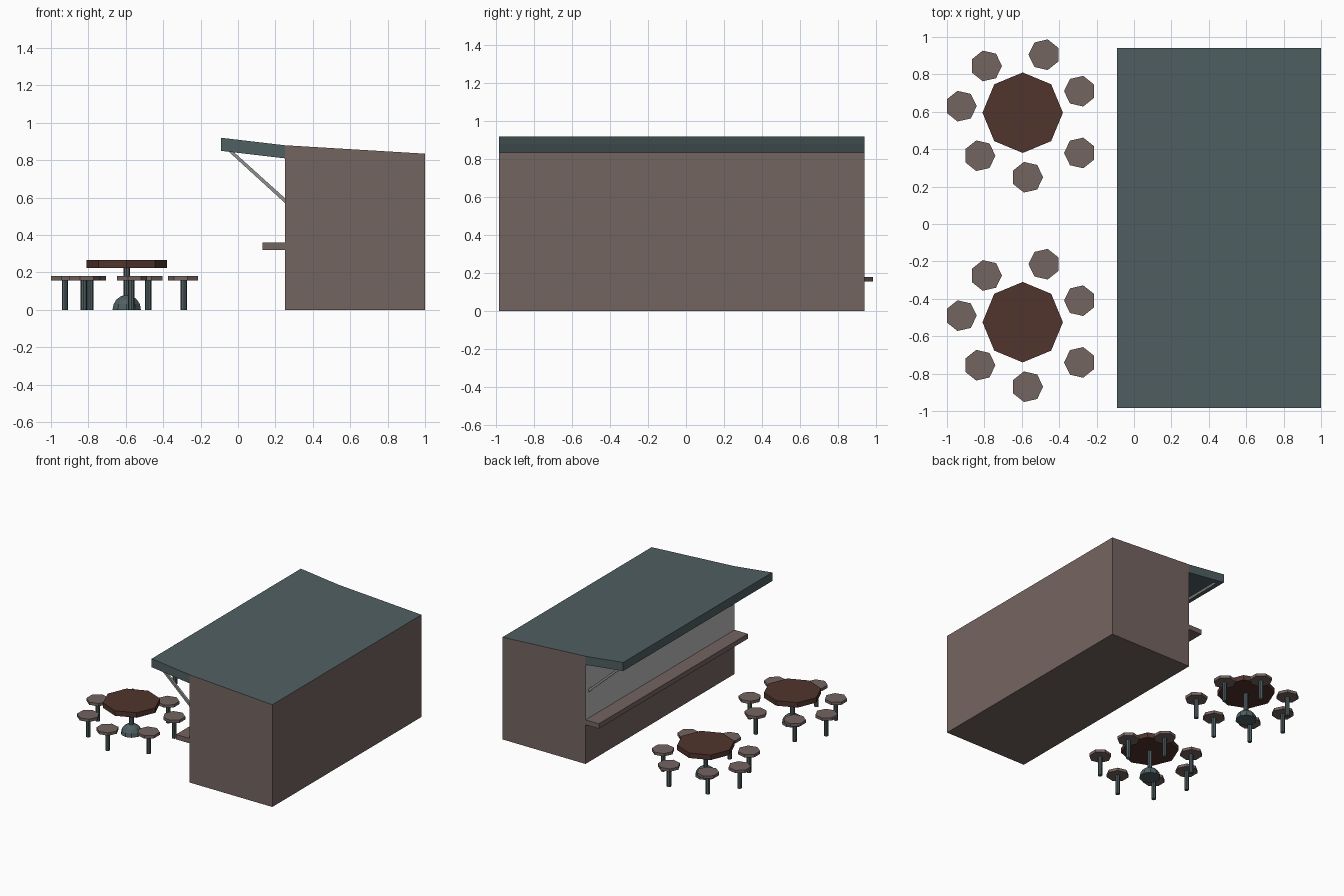
import bpy, bmesh, math
from mathutils import Vector, Matrix

if "Cube" in bpy.data.objects:
    bpy.data.objects.remove(bpy.data.objects["Cube"])


def mat(name, col):
    m = bpy.data.materials.new(name)
    m.diffuse_color = (*col, 1)
    m.use_nodes = True
    m.node_tree.nodes["Principled BSDF"].inputs["Base Color"].default_value = m.diffuse_color
    return m


BROWN = mat("taupe_brown", (0.175, 0.128, 0.120))
GREEN = mat("slate_green", (0.080, 0.115, 0.122))
WOOD = mat("dark_wood", (0.082, 0.034, 0.026))
LIGHT = mat("light_grey", (0.50, 0.50, 0.50))
STEEL = mat("steel_grey", (0.27, 0.28, 0.27))

Y0, Y1 = -0.985, 0.94


def finish(bm, name, *mats):
    bmesh.ops.recalc_face_normals(bm, faces=bm.faces)
    me = bpy.data.meshes.new(name)
    bm.to_mesh(me)
    bm.free()
    for m in mats:
        me.materials.append(m)
    ob = bpy.data.objects.new(name, me)
    bpy.context.collection.objects.link(ob)
    return ob


def prism(profile, y0=Y0, y1=Y1):
    """Extrude an x/z profile along y."""
    bm = bmesh.new()
    face = bm.faces.new([bm.verts.new((x, y0, z)) for x, z in profile])
    ext = bmesh.ops.extrude_face_region(bm, geom=[face])
    verts = [v for v in ext["geom"] if isinstance(v, bmesh.types.BMVert)]
    bmesh.ops.translate(bm, verts=verts, vec=(0, y1 - y0, 0))
    return bm


def disc(name, x, y, z0, z1, r, sides, material, turn=0.0):
    """Upright cylinder whose first corner points along the turn angle."""
    bm = prism_disc = bmesh.new()
    ring = [bm.verts.new((x + r * math.cos(turn + math.tau * i / sides),
                          y + r * math.sin(turn + math.tau * i / sides), z0))
            for i in range(sides)]
    ext = bmesh.ops.extrude_face_region(bm, geom=[bm.faces.new(ring)])
    verts = [v for v in ext["geom"] if isinstance(v, bmesh.types.BMVert)]
    bmesh.ops.translate(bm, verts=verts, vec=(0, 0, z1 - z0))
    return finish(bm, name, material)


# Kiosk body: green roof face, light serving panel above the counter
bm = prism([(0.25, 0), (1, 0), (1, 0.835), (0.25, 0.88)])
bmesh.ops.recalc_face_normals(bm, faces=bm.faces)
front = [f for f in bm.faces if f.normal.x < -0.9]
geom = front + list({e for f in front for e in f.edges}) + list({v for f in front for v in f.verts})
bmesh.ops.bisect_plane(bm, geom=geom, plane_co=(0, 0, 0.34), plane_no=(0, 0, 1))
bm.normal_update()
for f in bm.faces:
    if f.normal.z > 0.5:
        f.material_index = 1
    elif f.normal.x < -0.9 and f.calc_center_median().z > 0.35:
        f.material_index = 2
finish(bm, "kiosk_body", BROWN, GREEN, LIGHT)

# Awning and counter
finish(prism([(-0.09, 0.85), (0.25, 0.81), (0.25, 0.88), (-0.09, 0.92)]), "awning", GREEN)
finish(prism([(0.13, 0.32), (0.25, 0.32), (0.25, 0.36), (0.13, 0.36)]), "counter", BROWN)

# Awning struts at both ends
for side, y in (("left", 0.89), ("right", -0.935)):
    finish(prism([(-0.05, 0.846), (0.25, 0.572), (0.25, 0.598), (-0.025, 0.846)],
                 y - 0.01, y + 0.01), "strut_" + side, STEEL)

# Stools: x, y offset from the table centre, direction of first corner
STOOLS = [(-0.195, 0.25, 0), (0.115, 0.31, math.pi), (0.305, 0.115, math.pi),
          (0.305, -0.215, math.pi), (0.025, -0.345, 0), (-0.23, -0.23, 0), (-0.33, 0.035, 0)]

for n, cy in enumerate((0.595, -0.525), 1):
    cx = -0.595
    # Table
    disc(f"table_top_{n}", cx, cy, 0.225, 0.266, 0.215, 8, WOOD)
    disc(f"table_post_{n}", cx, cy, 0.07, 0.225, 0.018, 8, GREEN)
    # Domed foot: upper half of a sphere
    bm = bmesh.new()
    bmesh.ops.create_uvsphere(bm, u_segments=10, v_segments=8, radius=0.08)
    cut = bmesh.ops.bisect_plane(bm, geom=bm.verts[:] + bm.edges[:] + bm.faces[:],
                                 plane_co=(0, 0, 0), plane_no=(0, 0, -1), clear_outer=True)
    bmesh.ops.holes_fill(bm, edges=[e for e in bm.edges if e.is_boundary])
    bmesh.ops.translate(bm, verts=bm.verts, vec=(cx, cy, 0))
    finish(bm, f"table_foot_{n}", GREEN)
    # Stools
    for i, (dx, dy, turn) in enumerate(STOOLS, 1):
        disc(f"stool_seat_{n}_{i}", cx + dx, cy + dy, 0.157, 0.18, 0.084, 7, BROWN, turn)
        disc(f"stool_leg_{n}_{i}", cx + dx, cy + dy, 0, 0.157, 0.017, 8, GREEN)
